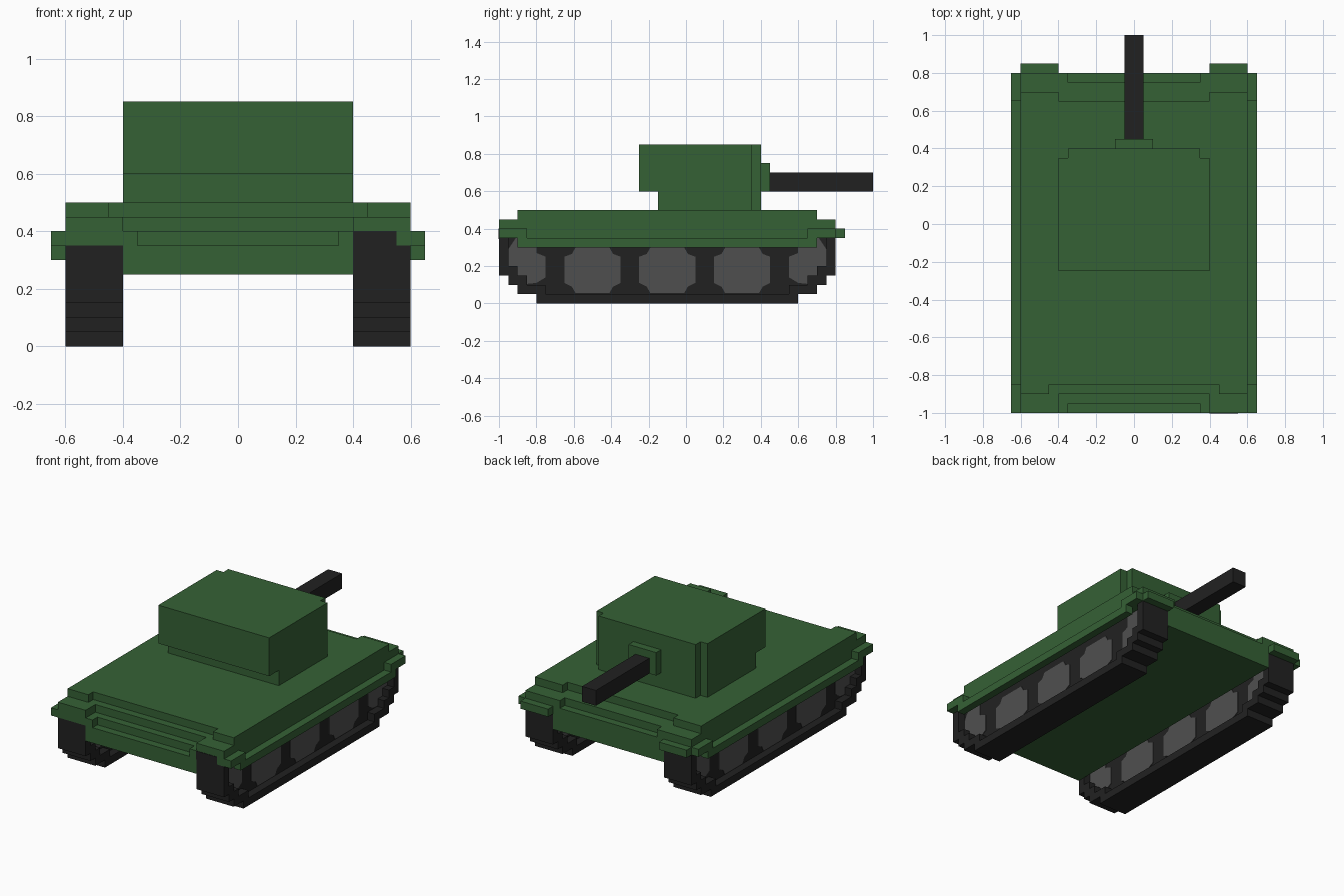
import bpy, bmesh

if "Cube" in bpy.data.objects:
    bpy.data.objects.remove(bpy.data.objects["Cube"])


def material(name, rgb):
    m = bpy.data.materials.new(name)
    m.diffuse_color = (*rgb, 1.0)
    m.use_nodes = True
    m.node_tree.nodes["Principled BSDF"].inputs["Base Color"].default_value = m.diffuse_color
    return m


GREEN = material("hull green", (0.036, 0.120, 0.036))
BLACK = material("track black", (0.0155, 0.0155, 0.0155))
GREY = material("wheel grey", (0.078, 0.078, 0.078))


def prism(name, outline, axis, lo, hi, mat, mirror=False):
    """Extrude an outline: (x, y) points along z, or (y, z) points along x."""
    def place(p, t):
        return (p[0], p[1], t) if axis == "z" else (t, p[0], p[1])
    bm = bmesh.new()
    face = bm.faces.new([bm.verts.new(place(p, lo)) for p in outline])
    ext = bmesh.ops.extrude_face_region(bm, geom=[face])
    verts = [v for v in ext["geom"] if isinstance(v, bmesh.types.BMVert)]
    step = (0, 0, hi - lo) if axis == "z" else (hi - lo, 0, 0)
    bmesh.ops.translate(bm, verts=verts, vec=step)
    bmesh.ops.recalc_face_normals(bm, faces=bm.faces)
    me = bpy.data.meshes.new(name)
    bm.to_mesh(me)
    bm.free()
    me.materials.append(mat)
    ob = bpy.data.objects.new(name, me)
    bpy.context.collection.objects.link(ob)
    if mirror:
        ob.modifiers.new("mirror", "MIRROR").use_mirror_merge = False
    return ob


def layer(name, half, lo, hi, mat=GREEN):
    """Symmetric slab from the +x half of its plan outline."""
    other = [(-x, y) for x, y in reversed(half)]
    return prism(name, half + other, "z", lo, hi, mat)


def rect(a0, a1, b0, b1):
    return [(a0, b0), (a1, b0), (a1, b1), (a0, b1)]


def slab(name, x, y0, y1, lo, hi, mat=GREEN):
    return layer(name, [(x, y0), (x, y1)], lo, hi, mat)


# Stepped hull and fenders
slab("lower_hull", 0.4, -1, 0.8, 0.25, 0.35)
layer("lower_fender", [(0.35, -0.95), (0.35, -1), (0.65, -1), (0.65, -0.85),
                       (0.6, -0.85), (0.6, 0.65), (0.65, 0.65), (0.65, 0.8),
                       (0.6, 0.8), (0.6, 0.85), (0.4, 0.85), (0.4, 0.8)], 0.35, 0.4)
layer("upper_fender", [(0.4, -0.9), (0.4, -1), (0.6, -1), (0.6, 0.8),
                       (0.35, 0.8), (0.35, 0.75)], 0.4, 0.45)
layer("deck", [(0.45, -0.85), (0.45, -0.9), (0.6, -0.9), (0.6, 0.7),
               (0.4, 0.7), (0.4, 0.65)], 0.45, 0.5)
prism("side_skirt", rect(-0.9, 0.7, 0.3, 0.35), "x", 0.6, 0.65, GREEN, True)

# Turret and gun
for name, back, lo, hi in (("turret_base", -0.15, 0.5, 0.6), ("turret", -0.25, 0.6, 0.85)):
    layer(name, [(0.4, back), (0.4, 0.35), (0.35, 0.35), (0.35, 0.4)], lo, hi)
slab("gun_mantlet", 0.1, 0.4, 0.45, 0.6, 0.75)
slab("gun_barrel", 0.05, 0.45, 1.0, 0.6, 0.7, BLACK)


# Tracks: stepped tread ring around a recessed core; symmetric about y = -0.1
def both_ends(half):
    return [(-0.2 - y, z) for y, z in reversed(half)] + half


outer = both_ends([(0.6, 0), (0.6, 0.05), (0.7, 0.05), (0.7, 0.1), (0.75, 0.1),
                   (0.75, 0.15), (0.8, 0.15), (0.8, 0.35)])
inner = both_ends([(0.55, 0.05), (0.55, 0.1), (0.65, 0.1), (0.65, 0.15), (0.7, 0.15),
                   (0.7, 0.2), (0.75, 0.2), (0.75, 0.35)])
prism("track_tread", outer + inner[::-1], "x", 0.4, 0.6, BLACK, True)
prism("track_core", inner, "x", 0.45, 0.55, BLACK, True)

# Road wheels, showing on both sides of the core
for i, y in enumerate((-0.5, -0.1, 0.3)):
    half = [(0.09, 0.055), (0.11, 0.09), (0.15, 0.11), (0.15, 0.25), (0.11, 0.265), (0.09, 0.3)]
    pts = [(y + a, z) for a, z in half] + [(y - a, z) for a, z in reversed(half)]
    prism(f"road_wheel_{i + 1}", pts, "x", 0.446, 0.554, GREY, True)
end = [(0.65, 0.105), (0.65, 0.15), (0.7, 0.15), (0.7, 0.2), (0.75, 0.2),
       (0.75, 0.29), (0.71, 0.35), (0.6, 0.35), (0.6, 0.27), (0.55, 0.25),
       (0.55, 0.14), (0.6, 0.11)]
prism("end_wheel_back", end, "x", 0.446, 0.554, GREY, True)
prism("end_wheel_front", [(-0.2 - y, z) for y, z in end], "x", 0.446, 0.554, GREY, True)

# Dark patch where the right track shows through the front fender
prism("track_patch", rect(-1.003, -0.99, 0.345, 0.4), "x", 0.4, 0.55, BLACK)
